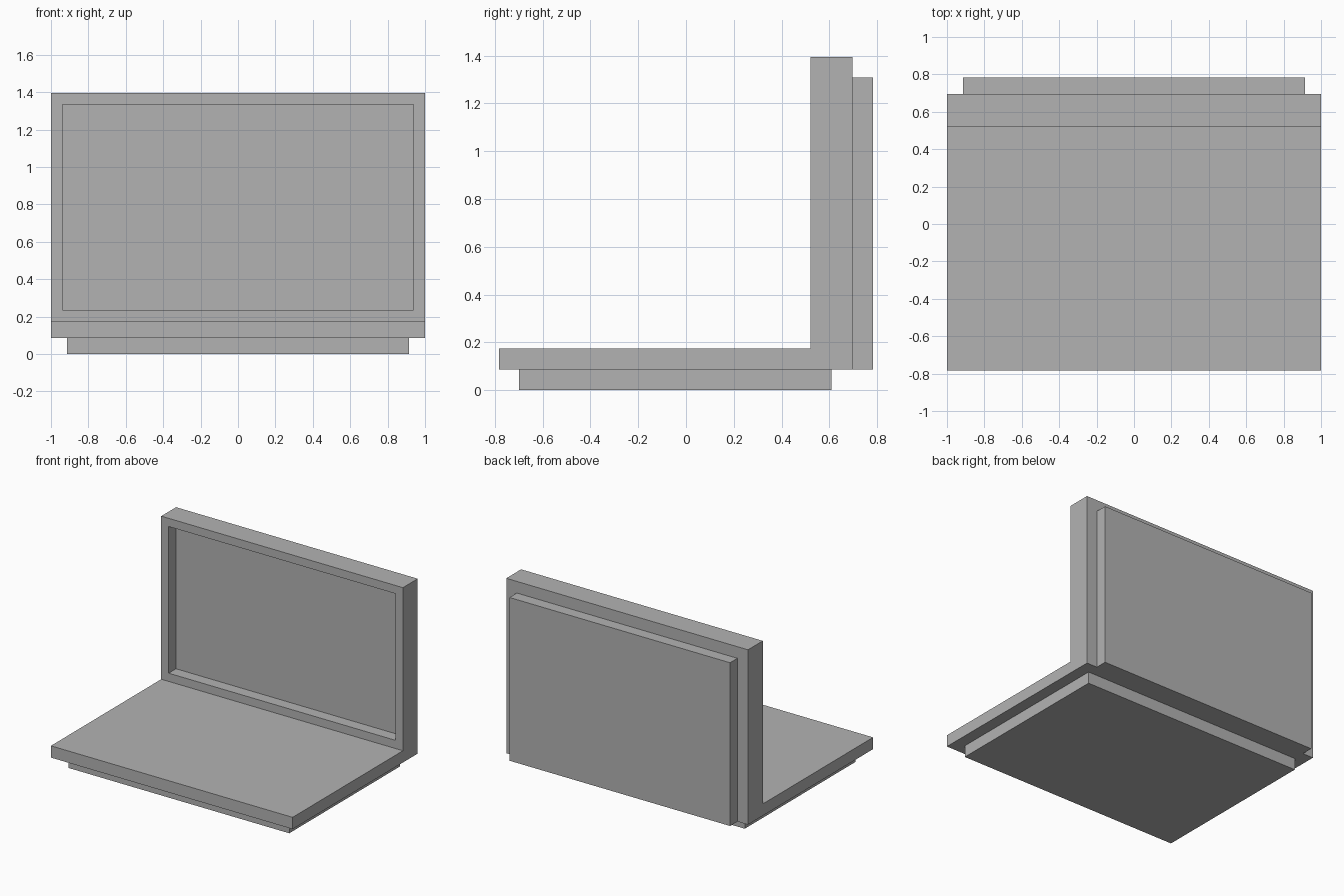
import bpy
import bmesh

cube = bpy.data.objects.get("Cube")
if cube:
    bpy.data.objects.remove(cube, do_unlink=True)

GREY = (0.45, 0.45, 0.45, 1.0)
grey = bpy.data.materials.new("plain grey")
grey.use_nodes = True
grey.diffuse_color = GREY
grey.node_tree.nodes["Principled BSDF"].inputs["Base Color"].default_value = GREY

STEP = 0.087  # rim width, recess depth and panel thickness


def extrude_profile(name, profile, half_width):
    """Extrude a (y, z) outline along x, centred on x = 0."""
    bm = bmesh.new()
    face = bm.faces.new([bm.verts.new((-half_width, y, z)) for y, z in profile])
    result = bmesh.ops.extrude_face_region(bm, geom=[face])
    moved = [v for v in result["geom"] if isinstance(v, bmesh.types.BMVert)]
    bmesh.ops.translate(bm, verts=moved, vec=(2 * half_width, 0, 0))
    bmesh.ops.recalc_face_normals(bm, faces=bm.faces)
    mesh = bpy.data.meshes.new(name)
    obj = bpy.data.objects.new(name, mesh)
    bpy.context.collection.objects.link(obj)
    mesh.materials.append(grey)
    return obj, bm


def finish(obj, bm):
    bm.to_mesh(obj.data)
    bm.free()


def rectangle(y0, y1, z0, z1):
    return [(y0, z0), (y1, z0), (y1, z1), (y0, z1)]


# L-shaped body: flat seat and upright back
body, bm = extrude_profile("seat_and_back", [
    (-0.783, STEP), (0.696, STEP), (0.696, 1.395),
    (0.521, 1.395), (0.521, 0.175), (-0.783, 0.175)], 1.0)

# Recess in the front face of the back
front = max((f for f in bm.faces if f.normal.y < -0.9),
            key=lambda f: f.calc_center_median().z)
bmesh.ops.inset_region(bm, faces=[front], thickness=STEP)
extruded = bmesh.ops.extrude_face_region(bm, geom=[front])
floor_verts = [v for v in extruded["geom"] if isinstance(v, bmesh.types.BMVert)]
bmesh.ops.translate(bm, verts=floor_verts, vec=(0, STEP, 0))
if front.is_valid:
    bmesh.ops.delete(bm, geom=[front], context="FACES_ONLY")
bmesh.ops.recalc_face_normals(bm, faces=bm.faces)
finish(body, bm)

# Raised slab behind the back
finish(*extrude_profile("rear_panel", rectangle(0.696, 0.783, STEP, 1.308), 0.913))

# Base slab under the seat
finish(*extrude_profile("base_plinth", rectangle(-0.698, 0.609, 0.0, STEP), 0.913))
